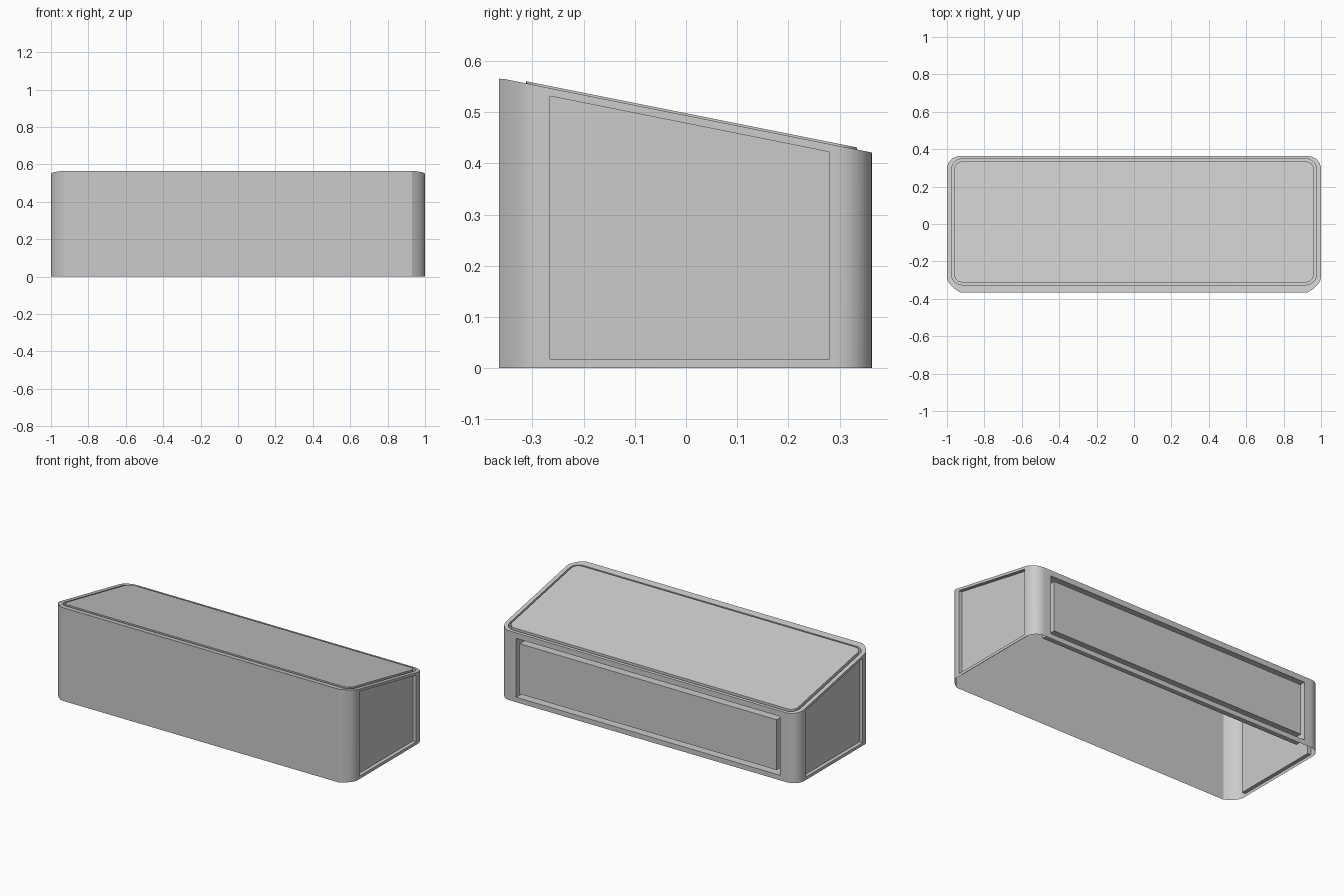
import bpy, bmesh, math

if "Cube" in bpy.data.objects:
    bpy.data.objects.remove(bpy.data.objects["Cube"])

N = 8  # segments per corner


def slope(y, lift=0.0):
    """Height of the slanted top at depth y."""
    return min(0.4936 - 0.2 * y, 0.565) + lift


def mirror_loop(right):
    return right + [(-x, y) for x, y in reversed(right)]


def arc(cx, cy, r, a0):
    return [(cx + r * math.cos(math.radians(a0 + 90 * i / N)),
             cy + r * math.sin(math.radians(a0 + 90 * i / N))) for i in range(N + 1)]


def rounded_rect(hx, y0, y1, r):
    return mirror_loop(arc(hx - r, y0 + r, r, -90) + arc(hx - r, y1 - r, r, 0))


def add_loop(bm, pts):
    return [bm.verts.new(p) for p in pts]


def bridge(bm, a, b, skip=()):
    n = len(a)
    for i in range(n):
        if i not in skip:
            j = (i + 1) % n
            bm.faces.new((a[i], a[j], b[j], b[i]))


def finish(bm, name):
    bmesh.ops.recalc_face_normals(bm, faces=bm.faces)
    me = bpy.data.meshes.new(name)
    bm.to_mesh(me)
    bm.free()
    ob = bpy.data.objects.new(name, me)
    bpy.context.collection.objects.link(ob)
    bpy.ops.object.select_all(action='DESELECT')
    ob.select_set(True)
    bpy.context.view_layer.objects.active = ob
    bpy.ops.object.shade_smooth_by_angle(angle=math.radians(25))
    return ob


def panel(name, base, face):
    """Raised slab: side walls and front cap."""
    bm = bmesh.new()
    a, b = add_loop(bm, base), add_loop(bm, face)
    bridge(bm, a, b)
    bm.faces.new(b)
    finish(bm, name)


# Plan outline: soft front corners with a crease, round back corners
front = []
p0, p1, p2 = (0.93, -0.365), (0.995, -0.328), (1.0, -0.285)
for i in range(N + 1):
    t = i / N
    front.append(tuple((1 - t) ** 2 * a + 2 * t * (1 - t) * b + t * t * c
                       for a, b, c in zip(p0, p1, p2)))
outline = mirror_loop(front + arc(0.93, 0.293, 0.07, 0))
right_i, back_i, left_i = N, 2 * N + 1, 3 * N + 2

# Open-bottomed shell
bm = bmesh.new()
low = add_loop(bm, [(x, y, 0) for x, y in outline])
top = add_loop(bm, [(x, y, slope(y)) for x, y in outline])
bridge(bm, low, top, skip=(right_i, back_i, left_i))

# Top rim and groove
g_out = rounded_rect(0.975, -0.325, 0.348, 0.055)
g_in = rounded_rect(0.961, -0.312, 0.334, 0.042)
GROOVE = -0.03
r1 = add_loop(bm, [(x, y, slope(y)) for x, y in g_out])
r2 = add_loop(bm, [(x, y, slope(y, GROOVE)) for x, y in g_out])
r3 = add_loop(bm, [(x, y, slope(y, GROOVE)) for x, y in g_in])
for a, b in ((top, r1), (r1, r2), (r2, r3)):
    bridge(bm, a, b)


def wall(i, loops, cap):
    """Flat wall i with nested rings leading into a recess."""
    prev = [low[i], low[i + 1], top[i + 1], top[i]]
    for pts in loops:
        ring = add_loop(bm, pts)
        bridge(bm, prev, ring)
        prev = ring
    if cap:
        bm.faces.new(prev)


# Recessed end walls
SIDE = [(-0.265, 0.018), (0.28, 0.018), (0.28, 0.422), (-0.265, 0.531)]
for i, s, order in ((right_i, 1, (0, 1, 2, 3)), (left_i, -1, (1, 0, 3, 2))):
    wall(i, [[(s * x, *SIDE[k]) for k in order] for x in (1.0, 0.978)], True)


# Back wall groove
def back_rect(hx, z0, z1, y):
    return [(hx, y, z0), (-hx, y, z0), (-hx, y, z1), (hx, y, z1)]


BY, DEEP = 0.363, 0.295
wall(back_i, [back_rect(0.886, 0.03, 0.387, BY), back_rect(0.886, 0.03, 0.387, DEEP),
              back_rect(0.862, 0.056, 0.361, DEEP)], False)
finish(bm, "body_shell")

# Inset panels
panel("top_panel", [(x, y, slope(y, GROOVE)) for x, y in g_in],
      [(x, y, slope(y, 0.004)) for x, y in g_in])
panel("back_panel", back_rect(0.862, 0.056, 0.361, DEEP), back_rect(0.862, 0.056, 0.361, BY))
